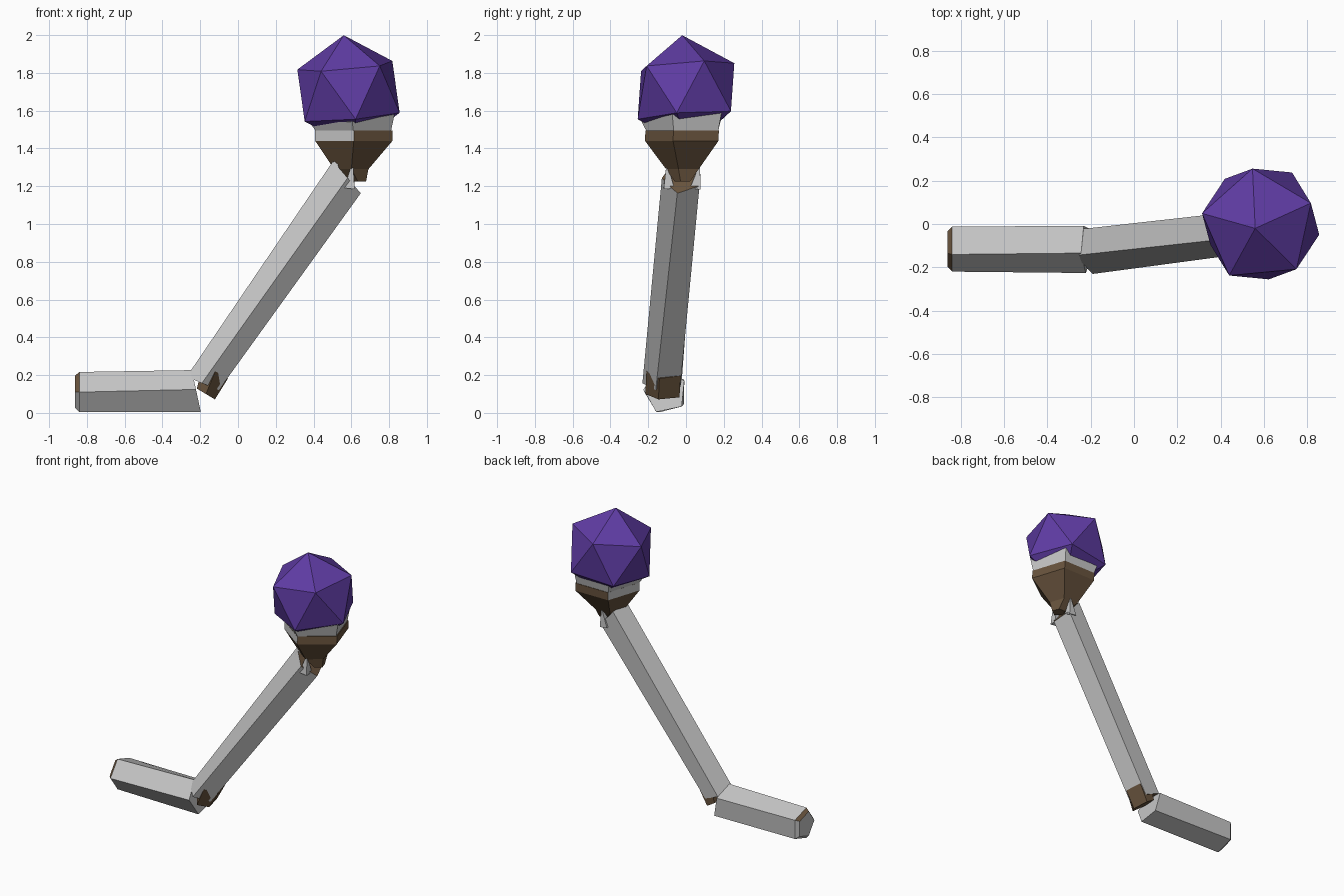
import bpy, bmesh, math
from mathutils import Vector

if "Cube" in bpy.data.objects:
    bpy.data.objects.remove(bpy.data.objects["Cube"])


def mat(name, rgb):
    m = bpy.data.materials.new(name)
    m.diffuse_color = (*rgb, 1)
    m.use_nodes = True
    m.node_tree.nodes["Principled BSDF"].inputs["Base Color"].default_value = m.diffuse_color
    return m


STONE = mat("pale_grey", (0.56, 0.56, 0.56))
BROWN = mat("dark_brown", (0.14, 0.088, 0.047))
PURPLE = mat("purple", (0.115, 0.045, 0.37))


def finish(bm, name, mats, rule=None):
    bmesh.ops.recalc_face_normals(bm, faces=bm.faces)
    bm.normal_update()
    if rule:
        for f in bm.faces:
            f.material_index = rule(f.calc_center_median(), f.normal)
    me = bpy.data.meshes.new(name)
    bm.to_mesh(me)
    bm.free()
    for m in mats:
        me.materials.append(m)
    ob = bpy.data.objects.new(name, me)
    bpy.context.collection.objects.link(ob)
    return ob


def ring(c, u, v, start, n=5):
    # n-sided section spanned by the vectors u and v, start angle in degrees
    c, u, v = Vector(c), Vector(u), Vector(v)
    angs = [math.radians(start + 360 * i / n) for i in range(n)]
    return [c + u * math.cos(a) + v * math.sin(a) for a in angs]


def loft(name, rings, mats, rule=None):
    bm = bmesh.new()
    rows = [[bm.verts.new(p) for p in r] for r in rings]
    for a, b in zip(rows, rows[1:]):
        n = len(a)
        for i in range(n):
            j = (i + 1) % n
            bm.faces.new((a[i], a[j], b[j], b[i]))
    bm.faces.new(rows[0])
    bm.faces.new(rows[-1])
    return finish(bm, name, mats, rule)


# lower arm: five-sided bar lying along x, small chamfer at the free end
loft("lower_arm", [
    ring((-0.862, -0.107, 0.112), (0, 0.09, 0), (0, 0, 0.09), 180),
    ring((-0.84, -0.105, 0.11), (0, 0.115, 0), (0, 0, 0.112), 180),
    ring((-0.22, -0.11, 0.112), (0, 0.117, 0), (-0.025, 0, 0.117), 174),
], [STONE, BROWN], lambda c, n: int(c.x < -0.845 and n.z > 0.3))

# upper arm: slanted five-sided bar with brown end faces
loft("upper_arm", [
    ring((-0.185, -0.118, 0.155), (0, 0.113, 0), (-0.09, 0, 0.037), 176),
    ring((0.575, -0.02, 1.25), (0, 0.108, 0), (-0.077, 0, 0.09), 184),
], [STONE, BROWN], lambda c, n: int(c.z < 0.3 or c.z > 1.1))

# elbow core showing in the gap of the joint
loft("elbow_core", [
    ring((-0.17, -0.115, 0.10), (0, 0.1, 0), (-0.05, 0, 0.03), 180),
    ring((-0.12, -0.11, 0.22), (0, 0.1, 0), (-0.07, 0, 0.04), 180),
], [BROWN])


# socket: flaring brown cup
def level(x, y, z, r, tx=0, ty=0):
    return ring((x, y, z), (r, 0, tx * r), (0, r, ty * r), -90)


loft("socket", [
    level(0.635, -0.015, 1.225, 0.045),
    level(0.60, -0.01, 1.29, 0.095),
    level(0.613, -0.002, 1.44, 0.215),
    level(0.613, 0.0, 1.495, 0.215),
], [BROWN, STONE], lambda c, n: int(1.45 < c.z < 1.49 and n.x < -0.3))

# pale rim that grips the gem
loft("rim", [
    level(0.61, 0.0, 1.495, 0.211),
    level(0.605, 0.0, 1.565, 0.235, 0.1, 0.1),
], [STONE])

# gem: icosahedron built from its axis and one ring vertex, then hulled
centre, radius = Vector((0.585, 0.0, 1.703)), 0.298
axis = Vector((-0.025, -0.02, 0.295)).normalized()
side = Vector((-0.275, 0.05, 0.115))
side = (side - axis * side.dot(axis)).normalized()
other = axis.cross(side)
bm = bmesh.new()
h, w = radius / math.sqrt(5), 2 * radius / math.sqrt(5)
for s in (1, -1):
    bm.verts.new(centre + axis * radius * s)
    for p in ring(centre + axis * h * s, side * w * s, other * w * s, 0):
        bm.verts.new(p)
bmesh.ops.convex_hull(bm, input=bm.verts)
finish(bm, "gem", [PURPLE])


# claws: small pale prongs at the top of the arm, gripping the socket
def claw(name, base, tip, width):
    base, tip = Vector(base), Vector(tip)
    d = (tip - base).normalized()
    u = d.orthogonal().normalized()
    v = d.cross(u)
    loft(name, [ring(base, u * width, v * width, 0, 4),
                ring(tip, u * width * 0.15, v * width * 0.15, 0, 4)], [STONE])


claw("claw_left", (0.52, -0.06, 1.24), (0.515, -0.06, 1.35), 0.04)
claw("claw_front", (0.59, -0.09, 1.19), (0.605, -0.10, 1.31), 0.04)
claw("claw_back", (0.59, 0.05, 1.19), (0.605, 0.07, 1.30), 0.04)
